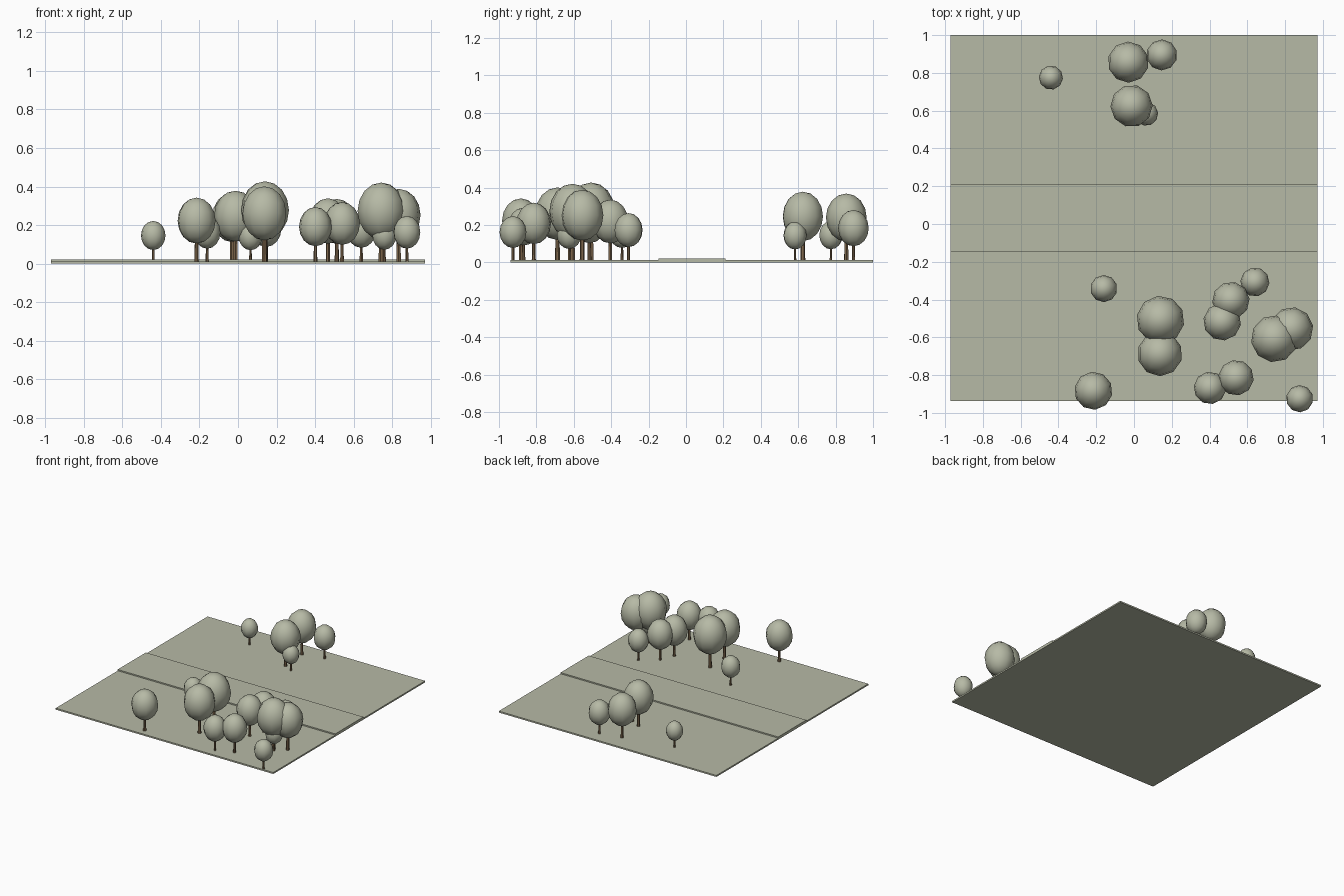
import bpy, math, random

if "Cube" in bpy.data.objects:
    bpy.data.objects.remove(bpy.data.objects["Cube"])
random.seed(4)

def material(name, rgb):
    m = bpy.data.materials.new(name)
    m.diffuse_color = (*rgb, 1)
    m.use_nodes = True
    m.node_tree.nodes["Principled BSDF"].inputs["Base Color"].default_value = m.diffuse_color
    return m

sage = material("sage grey", (0.47, 0.49, 0.38))
brown = material("bark brown", (0.20, 0.13, 0.07))

def finish(name, mat):
    o = bpy.context.object
    o.name = name
    o.data.materials.append(mat)
    return o

def slab(name, x, y0, y1, z0, z1):
    bpy.ops.mesh.primitive_cube_add(size=1, location=(0, (y0 + y1) / 2, (z0 + z1) / 2))
    o = finish(name, sage)
    o.scale = (2 * x, y1 - y0, z1 - z0)

# flat plot with a raised road band across it
TOP = 0.012
slab("ground", 0.972, -0.938, 1.0, 0.0, TOP)
slab("road", 0.972, -0.147, 0.212, TOP - 0.004, 0.022)

def tree(i, x, y, r):
    """One tree, all proportions driven by its crown radius r."""
    turn = random.uniform(0, math.tau)
    centre = TOP + 2.09 * r
    bottom = TOP + 1.2 * r
    bpy.ops.mesh.primitive_cone_add(vertices=6, radius1=0.115 * r, radius2=0.09 * r,
        depth=bottom - TOP, location=(x, y, (TOP + bottom) / 2), rotation=(0, 0, turn))
    finish(f"trunk_{i}", brown)
    bpy.ops.mesh.primitive_uv_sphere_add(segments=10, ring_count=8, radius=r,
        location=(x, y, centre), rotation=(0, 0, turn))
    crown = finish(f"crown_{i}", sage)
    crown.scale.z = 1.18
    bpy.ops.object.shade_smooth()

# x, y, crown radius
trees = [
    (-0.44, 0.775, 0.064), (-0.03, 0.857, 0.109), (0.147, 0.895, 0.082),
    (-0.013, 0.625, 0.112), (0.065, 0.583, 0.063),
    (-0.16, -0.342, 0.072), (0.14, -0.507, 0.127), (0.137, -0.687, 0.119),
    (0.513, -0.405, 0.099), (0.467, -0.517, 0.1), (0.64, -0.307, 0.077),
    (0.744, -0.607, 0.125), (0.834, -0.555, 0.115), (0.76, -0.625, 0.066),
    (-0.215, -0.883, 0.101), (0.402, -0.868, 0.086), (0.54, -0.814, 0.094),
    (0.877, -0.925, 0.072),
]
for i, t in enumerate(trees, 1):
    tree(i, *t)
